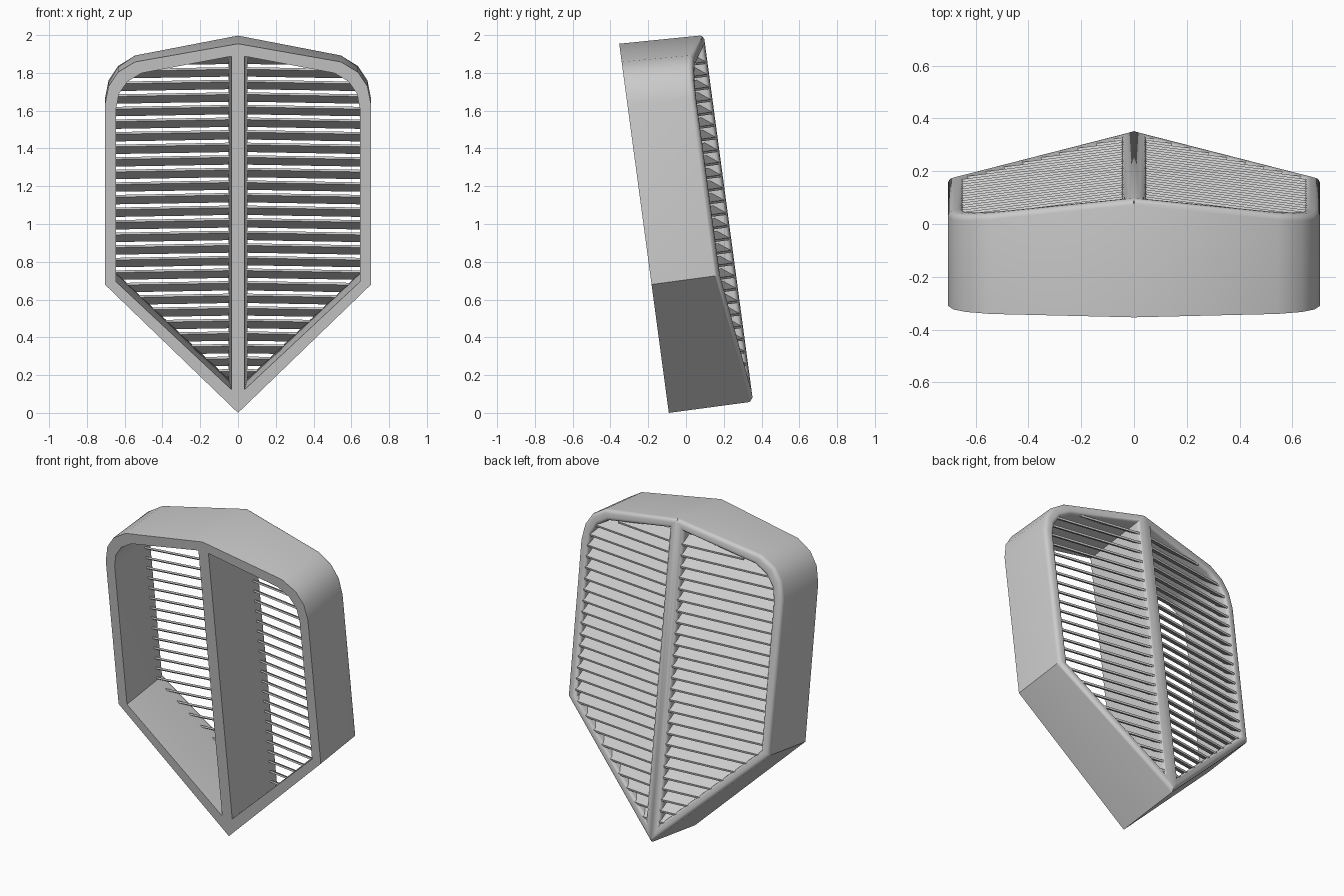
import bpy, bmesh, math
from mathutils import Matrix

if "Cube" in bpy.data.objects:
    bpy.data.objects.remove(bpy.data.objects["Cube"])

TILT = Matrix.Translation((0, -0.091, 0)) @ Matrix.Rotation(math.radians(7.65), 4, 'X')
DEPTH, VEE, HALF = 0.45, 0.09, 0.705


def face_depth(x):
    # Front surface is a shallow V, deepest on the centre ridge
    return DEPTH - VEE * x / HALF


def finish(bm, name, angle=35):
    bmesh.ops.recalc_face_normals(bm, faces=bm.faces)
    me = bpy.data.meshes.new(name)
    bm.to_mesh(me)
    bm.free()
    ob = bpy.data.objects.new(name, me)
    bpy.context.collection.objects.link(ob)
    ob.matrix_world = TILT
    m = ob.modifiers.new("mirror", 'MIRROR')
    m.use_clip = True
    bpy.context.view_layer.objects.active = ob
    ob.select_set(True)
    bpy.ops.object.modifier_apply(modifier="mirror")
    bpy.ops.object.shade_smooth_by_angle(angle=math.radians(angle))
    ob.select_set(False)
    return ob


# Half outlines (x, height): outer shell and opening
outer = [(0, 0), (.705, .686), (.705, 1.645), (.685, 1.745), (.635, 1.82), (.545, 1.875), (0, 1.972)]
inner = [(.05, .125), (.645, .70), (.645, 1.625), (.63, 1.705), (.585, 1.77), (.51, 1.815), (.05, 1.905)]

# Grille shell: hollow frame with centre divider
bm = bmesh.new()
ring = []
for (ox, oh), (ix, ih) in zip(outer, inner):
    drop = .015 if oh > 1.6 else 0
    bx = .035 if ix < .1 else ix
    ring.append([bm.verts.new(c) for c in (
        (ox, 0, oh), (ox, face_depth(ox), oh - drop),
        (ix, face_depth(ix), ih - drop), (bx, 0, ih))])
n = len(ring)
round_edges = []
for i in range(n):
    a, b = ring[i], ring[(i + 1) % n]
    for k in range(4):
        if i == n - 1 and k == 0:
            continue            # open on the mirror plane
        bm.faces.new((a[k], b[k], b[(k + 1) % 4], a[(k + 1) % 4]))
for i in range(n):
    a, b = ring[i], ring[(i + 1) % n]
    if i < n - 1:
        round_edges.append(bm.edges.get((a[1], b[1])))
    round_edges.append(bm.edges.get((a[2], b[2])))
bmesh.ops.recalc_face_normals(bm, faces=bm.faces)
bmesh.ops.bevel(bm, geom=round_edges, offset=.022, segments=4, profile=.5,
                affect='EDGES', clamp_overlap=True)
for v in bm.verts:
    if abs(v.co.x) < 1e-4:
        v.co.x = 0
finish(bm, "grille_shell", 40)


def opening_x(h):
    # Outer limit of the opening at a given height
    for (x0, h0), (x1, h1) in zip(inner, inner[1:]):
        if h0 <= h <= h1:
            return x0 + (x1 - x0) * (h - h0) / (h1 - h0)
    return .06


# Louvre slats: thin blades sloping down and outward, following the V
bm = bmesh.new()
PITCH = .0672
profile = [(0, -.008), (.012, -.004), (.058, -.066), (.047, -.07)]
for k in range(26):
    h = .125 + k * PITCH
    x1 = min(opening_x(h + .03) + .03, .66)
    if h + .058 > 1.9:
        break
    ends = []
    for x in (.04, x1):
        ends.append([bm.verts.new((x, face_depth(x) + d, h + dh)) for dh, d in profile])
    bm.faces.new(ends[0])
    bm.faces.new(ends[1][::-1])
    for j in range(4):
        q = (j + 1) % 4
        bm.faces.new((ends[0][j], ends[1][j], ends[1][q], ends[0][q]))
finish(bm, "louvre_slats", 20)
